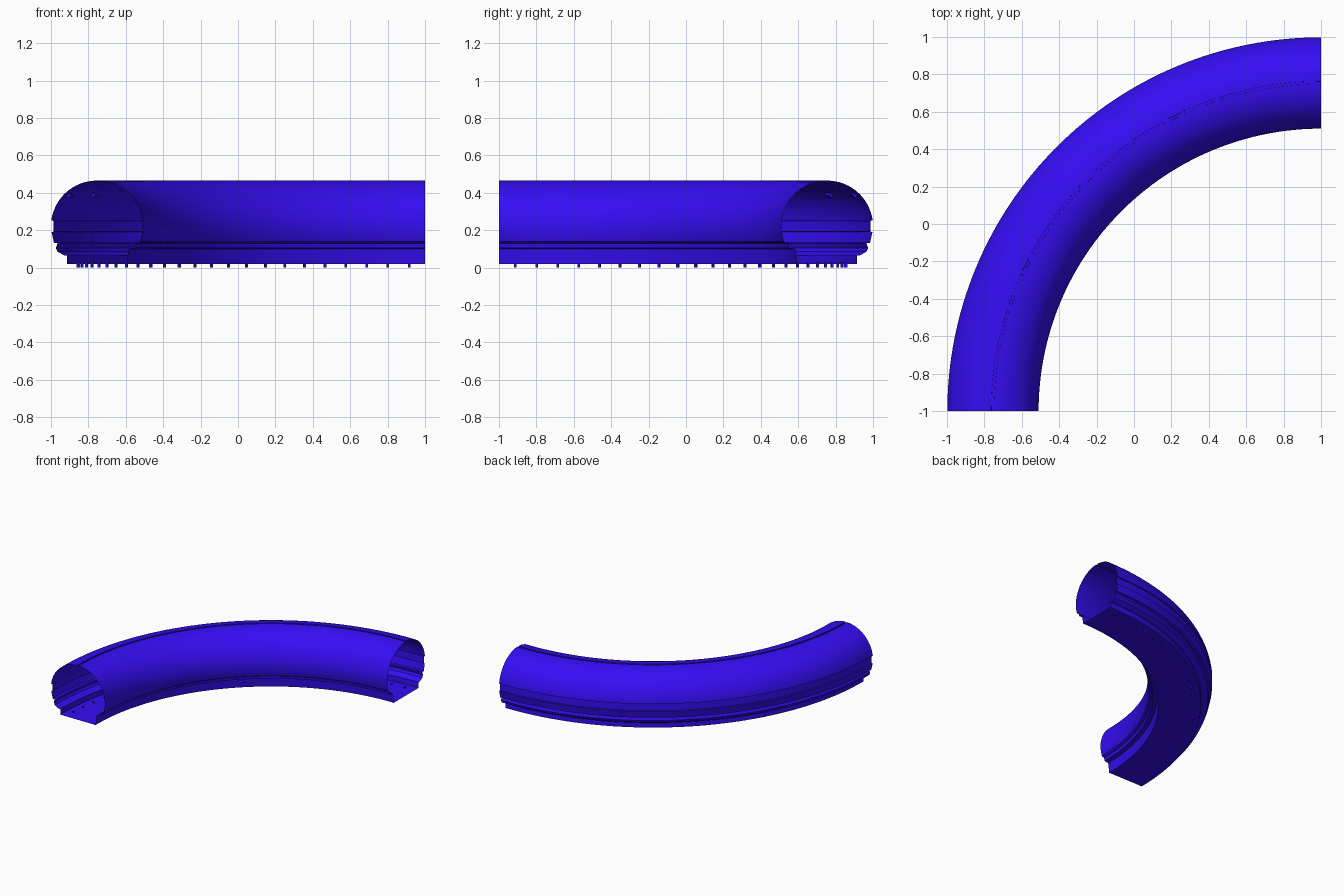
import bpy, bmesh
from math import sin, cos, radians, sqrt, degrees, atan2
from mathutils import Matrix, Vector

if "Cube" in bpy.data.objects:
    bpy.data.objects.remove(bpy.data.objects["Cube"])

SEGMENTS = 64
BEND = Vector((1, -1, 0))          # centre of the quarter turn
RC, ZC, RAD = 1.755, 0.22, 0.245   # tube centre radius, height, tube radius

blue = bpy.data.materials.new("blue")
blue.diffuse_color = (0.035, 0.004, 0.9, 1)
blue.use_nodes = True
blue.node_tree.nodes["Principled BSDF"].inputs["Base Color"].default_value = blue.diffuse_color


def make_object(name, bm):
    mesh = bpy.data.meshes.new(name)
    bm.to_mesh(mesh)
    bm.free()
    mesh.materials.append(blue)
    ob = bpy.data.objects.new(name, mesh)
    bpy.context.collection.objects.link(ob)
    bpy.ops.object.select_all(action='DESELECT')
    ob.select_set(True)
    bpy.context.view_layer.objects.active = ob
    bpy.ops.object.shade_smooth_by_angle(angle=radians(25))
    return ob


def on_bend(r, deg, z):
    a = radians(deg)
    return BEND + Vector((-r * sin(a), r * cos(a), z))


def arc(a0, a1, n):
    return [(RC + RAD * cos(radians(a0 + (a1 - a0) * i / n)),
             ZC + RAD * sin(radians(a0 + (a1 - a0) * i / n))) for i in range(n + 1)]


def sweep(name, profile, closed):
    bm = bmesh.new()
    rows = [[bm.verts.new(on_bend(r, 90 * i / SEGMENTS, z)) for r, z in profile]
            for i in range(SEGMENTS + 1)]
    n = len(profile)
    for a, b in zip(rows, rows[1:]):
        for j in range(n if closed else n - 1):
            k = (j + 1) % n
            bm.faces.new((a[j], a[k], b[k], b[j]))
    # the profile runs anticlockwise, so make the outside face outward
    bm.normal_update()
    top = max(bm.faces, key=lambda f: f.calc_center_median().z)
    if top.normal.z < 0:
        bmesh.ops.reverse_faces(bm, faces=bm.faces[:])
    return make_object(name, bm)


# Tunnel shell: window recess, roof seam, stepped sills and flat underside
sill = [(1.595, 0.02), (1.585, 0.10), (1.55, 0.105), (1.545, 0.13), (1.53, 0.135)]
profile = (
    [(1.915, 0.02), (1.915, 0.065), (1.93, 0.065), (1.965, 0.085), (1.974, 0.105),
     (1.965, 0.13), (1.984, 0.133), (1.997, 0.19), (1.987, 0.192), (1.987, 0.25), (1.998, 0.252)]
    + arc(9, 88, 18)
    + [(1.763, 0.457), (1.749, 0.457)]
    + arc(91.5, 199, 24)
    + sill[::-1]
)
sweep("tunnel_shell", profile, True)


def fixtures(name, angles, r, z, size, tilt):
    bm = bmesh.new()
    for d in angles:
        m = (Matrix.Translation(on_bend(r, d, z)) @ Matrix.Rotation(radians(d), 4, 'Z')
             @ Matrix.Rotation(radians(tilt), 4, 'X') @ Matrix.Diagonal((*size, 1)))
        bmesh.ops.create_cube(bm, size=1, matrix=m)
    return make_object(name, bm)


# Ceiling lamps along the outer half of the roof
lamp_r = 1.93
lamp_z = ZC + sqrt(RAD ** 2 - (lamp_r - RC) ** 2)
lamp_tilt = degrees(atan2(lamp_z - ZC, lamp_r - RC)) - 90
fixtures("ceiling_lamps", [9.5 + 14.2 * i for i in range(6)], lamp_r - 0.006, lamp_z - 0.006,
         (0.07, 0.02, 0.015), lamp_tilt)

# Small studs through the floor
fixtures("floor_studs", [2.6 + 3.53 * i for i in range(25)], 1.86, 0.015, (0.012, 0.012, 0.03), 0)
